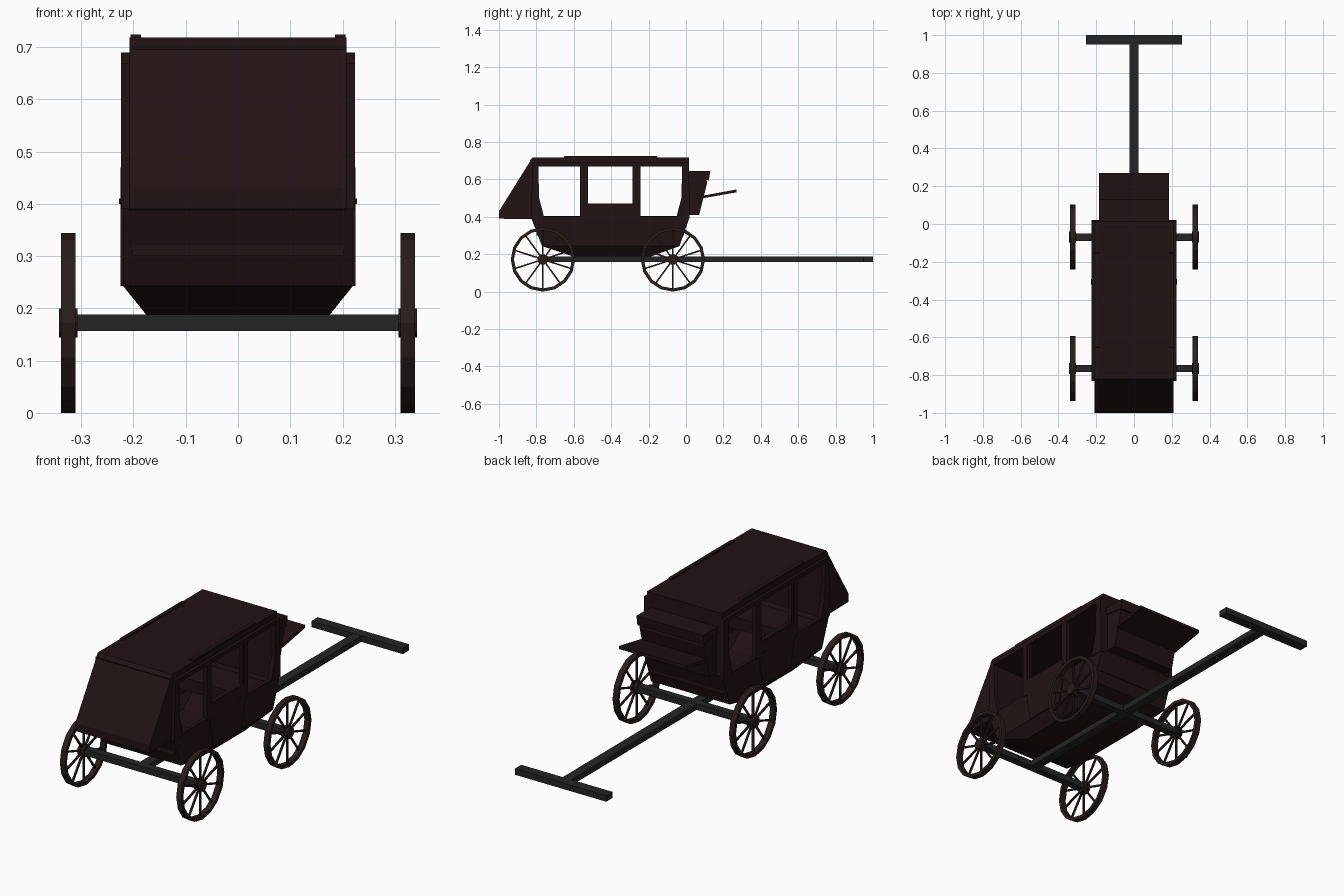
import bpy, bmesh, math
from mathutils import Matrix, Vector

if "Cube" in bpy.data.objects:
    bpy.data.objects.remove(bpy.data.objects["Cube"])


def material(name, rgb):
    m = bpy.data.materials.new(name)
    m.diffuse_color = (*rgb, 1)
    m.use_nodes = True
    m.node_tree.nodes["Principled BSDF"].inputs["Base Color"].default_value = m.diffuse_color
    return m


WOOD = material("dark_wood", (0.016, 0.006, 0.007))
WHEEL = material("wheel_wood", (0.022, 0.012, 0.010))
IRON = material("iron", (0.018, 0.018, 0.019))


def finish(name, bm, mat):
    bmesh.ops.recalc_face_normals(bm, faces=bm.faces)
    me = bpy.data.meshes.new(name)
    bm.to_mesh(me)
    bm.free()
    me.materials.append(mat)
    ob = bpy.data.objects.new(name, me)
    bpy.context.collection.objects.link(ob)
    return ob


def prism(name, profile, x0, x1, mat=WOOD):
    """Extrude a (y, z) profile from x0 to x1."""
    bm = bmesh.new()
    f = bm.faces.new([bm.verts.new((x0, y, z)) for y, z in profile])
    ext = bmesh.ops.extrude_face_region(bm, geom=[f])["geom"]
    bmesh.ops.translate(bm, vec=(x1 - x0, 0, 0),
                        verts=[v for v in ext if isinstance(v, bmesh.types.BMVert)])
    return finish(name, bm, mat)


def box(name, x, y, z, mat=WOOD):
    return prism(name, [(y[0], z[0]), (y[1], z[0]), (y[1], z[1]), (y[0], z[1])], x[0], x[1], mat)


def mirrored(ob):
    m = ob.modifiers.new("mirror", "MIRROR")
    m.use_axis = (True, False, False)
    return ob


# lower tub: three stacked rectangles, open on top, given wall thickness
bm = bmesh.new()
rings = []
for hx, y0, y1, z in [(0.175, -0.60, -0.19, 0.187), (0.22, -0.77, -0.035, 0.243), (0.22, -0.83, 0.02, 0.40)]:
    rings.append([bm.verts.new((x, y, z)) for x, y in ((-hx, y0), (hx, y0), (hx, y1), (-hx, y1))])
bm.faces.new(rings[0])
for a, b in zip(rings, rings[1:]):
    for i in range(4):
        j = (i + 1) % 4
        bm.faces.new((a[i], a[j], b[j], b[i]))
tub = finish("lower_body", bm, WOOD)
s = tub.modifiers.new("walls", "SOLIDIFY")
s.thickness = 0.018
s.offset = -1

# end walls, roof and roof rails
box("rear_wall", (-0.208, 0.208), (-0.82, -0.795), (0.385, 0.69))
box("front_wall", (-0.208, 0.208), (-0.015, 0.015), (0.385, 0.69))
prism("roof", [(-0.83, 0.67), (0.015, 0.67), (0.015, 0.718), (-0.82, 0.718), (-0.835, 0.70)], -0.208, 0.208)
mirrored(prism("roof_rail", [(-0.655, 0.715), (-0.15, 0.715), (-0.155, 0.724), (-0.65, 0.724)], 0.186, 0.206))
mirrored(box("side_header", (0.20, 0.224), (-0.815, 0.015), (0.668, 0.69)))

# side pillars and sloped window corners
for n, y0, y1 in (("rear", -0.568, -0.54), ("front", -0.27, -0.242)):
    mirrored(box(n + "_door_pillar", (0.202, 0.224), (y0, y1), (0.39, 0.675)))
mirrored(prism("rear_corner_post", [(-0.83, 0.39), (-0.757, 0.39), (-0.785, 0.50), (-0.79, 0.67), (-0.82, 0.67)], 0.202, 0.224))
mirrored(prism("front_corner_post", [(0.02, 0.39), (-0.053, 0.39), (-0.025, 0.50), (-0.02, 0.67), (0.015, 0.67)], 0.202, 0.224))

# door: raised lower panel, frame and handle
mirrored(prism("door_panel", [(-0.54, 0.47), (-0.54, 0.36), (-0.515, 0.243), (-0.295, 0.243), (-0.27, 0.36), (-0.27, 0.47)], 0.205, 0.225))
for n, y0, y1 in (("rear", -0.54, -0.525), ("front", -0.285, -0.27)):
    mirrored(box(n + "_door_stile", (0.205, 0.221), (y0, y1), (0.46, 0.67)))
mirrored(box("door_handle", (0.22, 0.228), (-0.32, -0.29), (0.40, 0.41)))

# benches inside
box("rear_bench", (-0.202, 0.202), (-0.80, -0.62), (0.30, 0.36))
box("front_bench", (-0.202, 0.202), (-0.19, -0.01), (0.30, 0.36))

# luggage boot
prism("luggage_boot", [(-0.82, 0.718), (-1.0, 0.43), (-1.0, 0.39), (-0.82, 0.387)], -0.208, 0.208)

# driver box and sloping footboard
prism("driver_box", [(0.01, 0.64), (0.10, 0.64), (0.108, 0.605), (0.113, 0.58), (0.07, 0.41), (0.01, 0.41)], -0.18, 0.18)
prism("driver_seat", [(0.01, 0.61), (0.122, 0.595), (0.13, 0.645), (0.01, 0.645)], -0.186, 0.186)
prism("footboard", [(0.09, 0.499), (0.27, 0.531), (0.27, 0.546), (0.09, 0.513)], -0.186, 0.186)

# running gear
HUB_Z, AXLES = 0.172, (("front", -0.07), ("rear", -0.765))
box("draw_pole", (-0.024, 0.024), (-0.765, 0.96), (0.158, 0.187), IRON)
box("pole_crossbar", (-0.255, 0.255), (0.95, 1.0), (0.157, 0.188), IRON)
for n, y in AXLES:
    box(n + "_axle", (-0.325, 0.325), (y - 0.019, y + 0.019), (0.157, 0.188), IRON)


def wheel(name, x, y, sides=16, spokes=10):
    bm = bmesh.new()
    # rim
    loops = []
    for r, dx in ((0.172, -0.014), (0.172, 0.014), (0.155, 0.014), (0.155, -0.014)):
        loops.append([bm.verts.new((dx, r * math.sin(2 * math.pi * i / sides), r * math.cos(2 * math.pi * i / sides)))
                      for i in range(sides)])
    for k in range(4):
        a, b = loops[k], loops[(k + 1) % 4]
        for i in range(sides):
            j = (i + 1) % sides
            bm.faces.new((a[i], a[j], b[j], b[i]))
    # spokes
    for i in range(spokes):
        m = (Matrix.Rotation(2 * math.pi * i / spokes, 4, 'X') @ Matrix.Translation((0, 0, 0.09))
             @ Matrix.Diagonal((0.009, 0.008, 0.14, 1)))
        bmesh.ops.create_cube(bm, size=1, matrix=m)
    # hub
    bmesh.ops.create_cone(bm, cap_ends=True, segments=10, radius1=0.029, radius2=0.029, depth=0.036,
                          matrix=Matrix.Rotation(math.pi / 2, 4, 'Y'))
    bmesh.ops.translate(bm, verts=bm.verts, vec=Vector((x, y, HUB_Z)))
    return finish(name, bm, WHEEL)


for n, y in AXLES:
    for side, x in (("left", -0.325), ("right", 0.325)):
        wheel(f"{n}_{side}_wheel", x, y)
